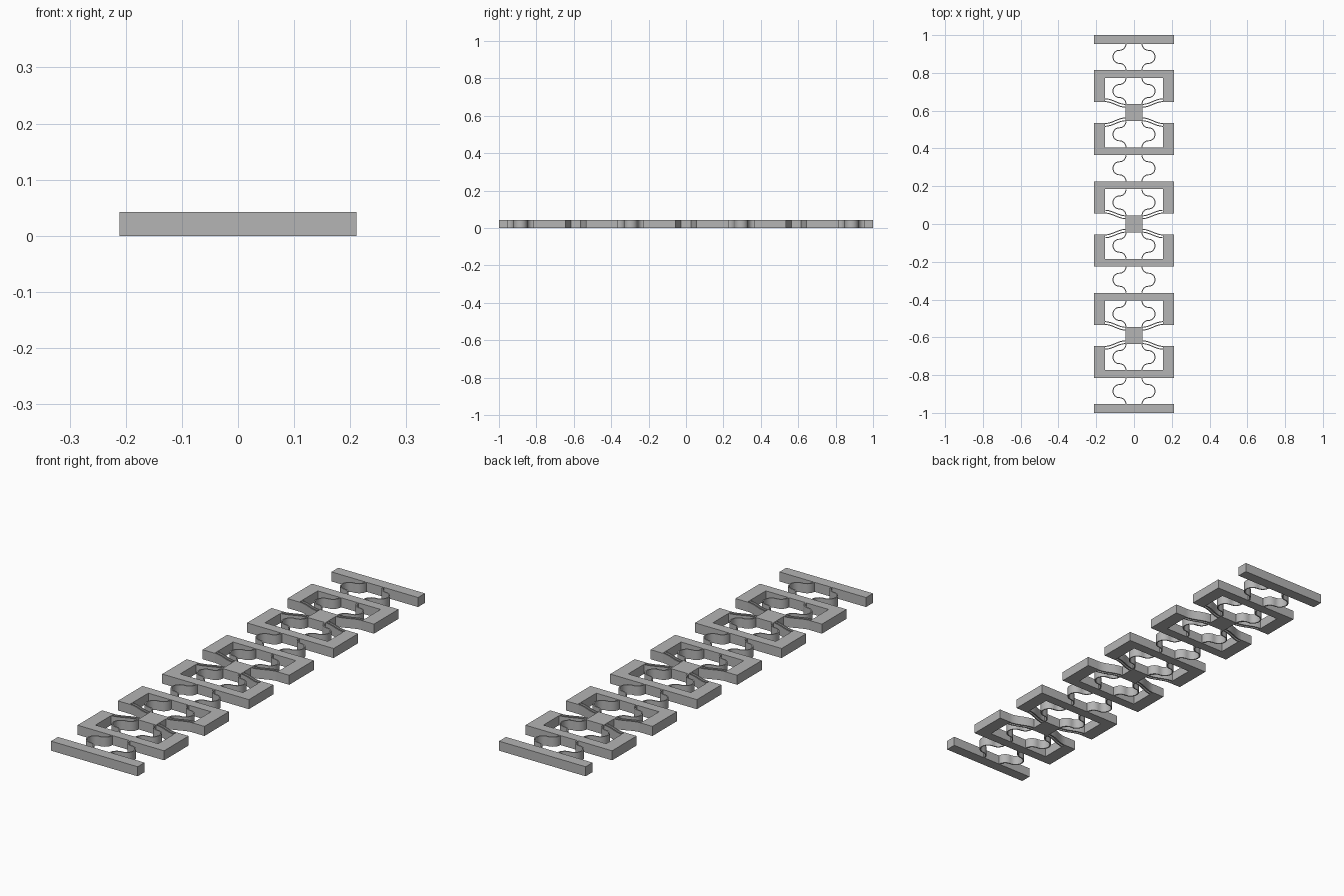
import bpy, bmesh, math
from mathutils import Vector

if "Cube" in bpy.data.objects:
    bpy.data.objects.remove(bpy.data.objects["Cube"], do_unlink=True)

HEIGHT = 0.042        # thickness of the whole sheet
HALF_WIDTH = 0.211
UNIT_PITCH = 0.59
BAR_IN, BAR_OUT = 0.184, 0.226   # bracket bar, measured from the unit centre
BLOCK = 0.045
SPRING_R = 0.0345
WALL = 0.005

grey = bpy.data.materials.new("light_grey")
grey.use_nodes = True
colour = (0.46, 0.46, 0.46, 1)
grey.diffuse_color = colour
grey.node_tree.nodes["Principled BSDF"].inputs["Base Color"].default_value = colour


def strip(name, side_a, side_b, smooth=False):
    """Solid band of constant height between two matching outlines."""
    bm = bmesh.new()
    a = [bm.verts.new((x, y, 0)) for x, y in side_a]
    b = [bm.verts.new((x, y, 0)) for x, y in side_b]
    faces = [bm.faces.new((a[i], a[i + 1], b[i + 1], b[i])) for i in range(len(a) - 1)]
    top = bmesh.ops.extrude_face_region(bm, geom=faces, use_keep_orig=True)["geom"]
    for v in top:
        if isinstance(v, bmesh.types.BMVert):
            v.co.z = HEIGHT
    bmesh.ops.recalc_face_normals(bm, faces=bm.faces)
    mesh = bpy.data.meshes.new(name)
    bm.to_mesh(mesh)
    bm.free()
    mesh.materials.append(grey)
    obj = bpy.data.objects.new(name, mesh)
    bpy.context.collection.objects.link(obj)
    if smooth:
        bpy.ops.object.select_all(action="DESELECT")
        obj.select_set(True)
        bpy.context.view_layer.objects.active = obj
        bpy.ops.object.shade_smooth_by_angle(angle=math.radians(35))


def block(name, x, y0, y1):
    strip(name, [(-x, y0), (x, y0)], [(-x, y1), (x, y1)])


def ribbon(name, path):
    """Thin wall following a centre line."""
    pts = [Vector(p) for p in path]
    a, b = [], []
    for i, p in enumerate(pts):
        d = (pts[min(i + 1, len(pts) - 1)] - pts[max(i - 1, 0)]).normalized()
        n = Vector((-d.y, d.x)) * WALL / 2
        a.append(p + n)
        b.append(p - n)
    strip(name, a, b, smooth=True)


def arc(cx, cy, start, end, steps):
    for i in range(steps + 1):
        t = math.radians(start + (end - start) * i / steps)
        yield cx + SPRING_R * math.cos(t), cy + SPRING_R * math.sin(t)


def spring_pair(y0):
    """Two mirrored serpentine springs rising from y0."""
    cx = 0.077
    path = list(arc(cx, y0, 180, 90, 8))
    path += list(arc(cx, y0 + 2 * SPRING_R, -90, 90, 16))[1:]
    path += list(arc(cx, y0 + 4 * SPRING_R, -90, -180, 8))[1:]
    for side, label in ((1, "left"), (-1, "right")):
        ribbon(f"{label}_spring", [(side * x, y) for x, y in path])


def beam(name, yc, side, end, y_arm):
    """Gently S-curved beam from the bracket arm down to the centre block."""
    x0, x1, drop, steps = 0.042, 0.155, 0.030, 14
    path = []
    for i in range(steps + 1):
        t = i / steps
        y = y_arm - drop * (1 + math.cos(math.pi * t)) / 2
        path.append((side * (x0 + (x1 - x0) * t), yc + end * y))
    ribbon(name, path)


# Bistable units: centre block, two facing brackets, paired beams and springs
for yc in (-UNIT_PITCH, 0, UNIT_PITCH):
    block("centre_block", 0.044, yc - BLOCK, yc + BLOCK)
    for end, label in ((1, "back"), (-1, "front")):
        w, arm = HALF_WIDTH, 0.153
        tip = yc + end * 0.055
        outer, inner = yc + end * BAR_OUT, yc + end * BAR_IN
        strip(f"{label}_bracket",
              [(-w, tip), (-w, outer), (w, outer), (w, tip)],
              [(-arm, tip), (-arm, inner), (arm, inner), (arm, tip)])
        for side in (1, -1):
            beam("outer_beam", yc, side, end, 0.073)
            beam("inner_beam", yc, side, end, 0.058)
    spring_pair(yc + BLOCK)
    spring_pair(yc - BAR_IN)

# Springs between units and at both ends
for y0 in (-UNIT_PITCH - BAR_OUT - 4 * SPRING_R, -UNIT_PITCH + BAR_OUT,
           BAR_OUT, UNIT_PITCH + BAR_OUT):
    spring_pair(y0)

# End bars
block("back_end_bar", HALF_WIDTH, 0.952, 1)
block("front_end_bar", HALF_WIDTH, -1, -0.952)
